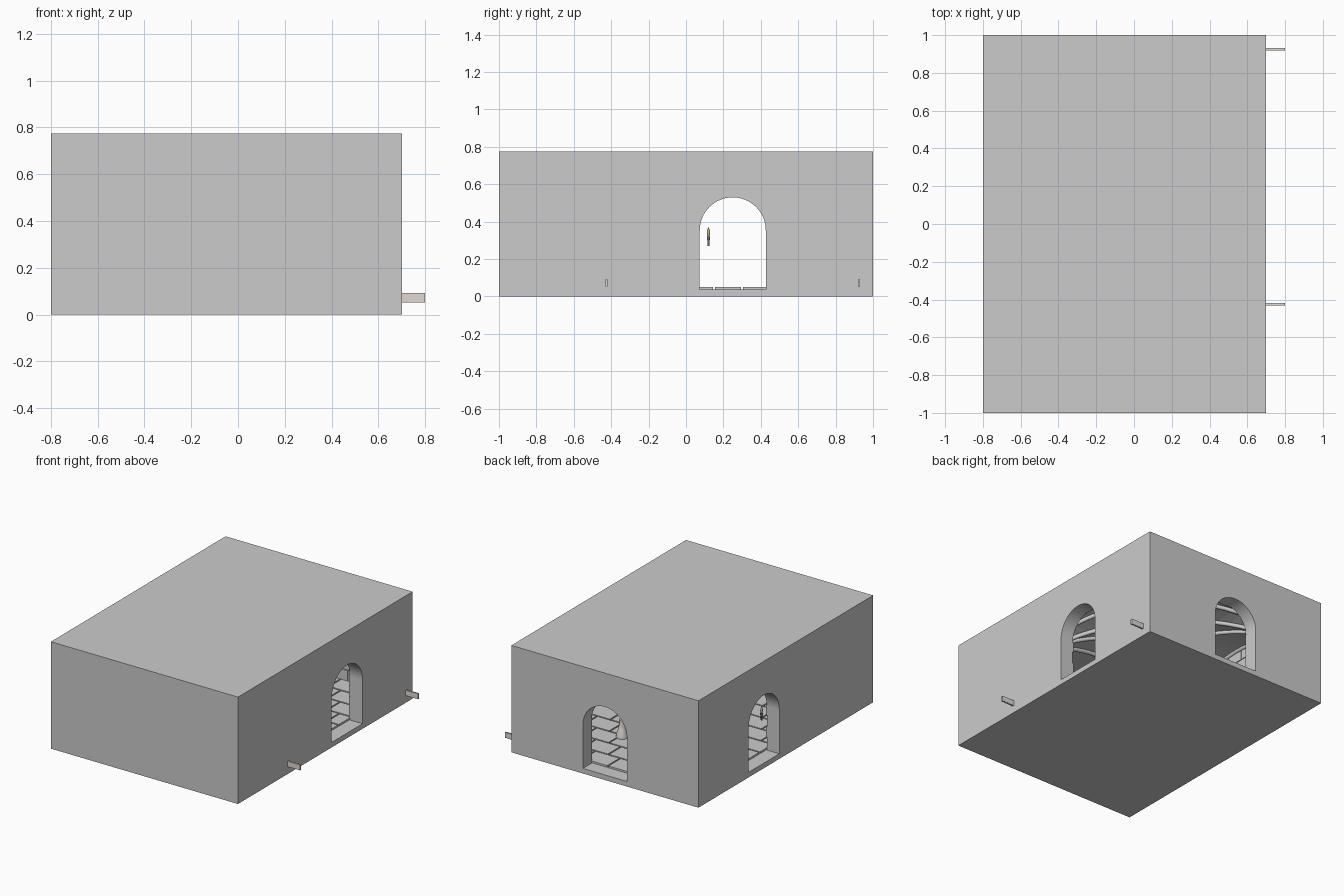
import bpy, bmesh, math
from mathutils import Vector

if "Cube" in bpy.data.objects:
    bpy.data.objects.remove(bpy.data.objects["Cube"])

CX, CY, HALF = -0.05, 0.25, 0.65     # centre and half width of the vaulted bay
FLOOR, SPRING, RISE = 0.037, 0.30, 0.40
DOOR_R, DOOR_SPRING = 0.1765, 0.3535


def material(name, col):
    m = bpy.data.materials.new(name)
    m.diffuse_color = (*col, 1)
    m.use_nodes = True
    m.node_tree.nodes["Principled BSDF"].inputs["Base Color"].default_value = m.diffuse_color
    return m


def finish(bm, name, mat=None):
    bmesh.ops.recalc_face_normals(bm, faces=bm.faces)
    me = bpy.data.meshes.new(name)
    bm.to_mesh(me)
    bm.free()
    ob = bpy.data.objects.new(name, me)
    bpy.context.collection.objects.link(ob)
    if mat:
        me.materials.append(mat)
    return ob


def add_box(bm, lo, hi):
    v = bmesh.ops.create_cube(bm, size=1)['verts']
    for p in v:
        p.co = Vector([(lo[i] + hi[i]) / 2 + p.co[i] * (hi[i] - lo[i]) for i in range(3)])


def arch_solid(name, axis, centre, half, spring, rise, a, b):
    """Arch profile pushed along an axis from a to b."""
    prof = [(-half, FLOOR), (half, FLOOR)]
    prof += [(half * math.cos(math.pi * i / 32), spring + rise * math.sin(math.pi * i / 32))
             for i in range(33)]
    bm = bmesh.new()

    def co(u, z, d):
        return (d, centre + u, z) if axis == 'x' else (centre + u, d, z)
    f = bm.faces.new([bm.verts.new(co(u, z, a)) for u, z in prof])
    r = bmesh.ops.extrude_face_region(bm, geom=[f])
    off = Vector((b - a, 0, 0)) if axis == 'x' else Vector((0, b - a, 0))
    bmesh.ops.translate(bm, vec=off, verts=[e for e in r['geom'] if isinstance(e, bmesh.types.BMVert)])
    return finish(bm, name)


# Stone block with hollow vaulted room and three doorways
bm = bmesh.new()
add_box(bm, (-0.8, -1, 0), (0.7, 1, 0.775))
shell = finish(bm, "room_shell")
cutters = [
    arch_solid("long_vault_cutter", 'y', CX, HALF, SPRING, RISE, -0.9, 0.9),
    arch_solid("cross_vault_cutter", 'x', CY, HALF, SPRING, RISE, -0.7, 0.6),
    arch_solid("side_doors_cutter", 'x', CY, DOOR_R, DOOR_SPRING, DOOR_R, -0.9, 0.8),
    arch_solid("back_door_cutter", 'y', CX, DOOR_R, DOOR_SPRING, DOOR_R, 0.4, 1.1),
]
for c in cutters:
    m = shell.modifiers.new(c.name, 'BOOLEAN')
    m.object, m.operation, m.solver = c, 'DIFFERENCE', 'EXACT'
bpy.context.view_layer.update()
dg = bpy.context.evaluated_depsgraph_get()
me = bpy.data.meshes.new_from_object(shell.evaluated_get(dg))
shell.modifiers.clear()
shell.data = me
for c in cutters:
    bpy.data.objects.remove(c)

# Floor slabs in running bond
bm = bmesh.new()
G = 0.005
for r in range(12):
    y0 = -0.87 + 0.15 * r - 0.03
    x = -0.7 - (0.1 if r % 2 else 0)
    while x < 0.6:
        lo, hi = max(x, -0.7), min(x + 0.2, 0.6)
        add_box(bm, (lo + G, y0 + G, 0.02), (hi - G, min(y0 + 0.15, 0.9) - G, 0.05))
        x += 0.2
finish(bm, "floor_slabs")


# Brick facing on the inner walls
def brick_wall(name, axis, at, inward, centre, u0, u1, door):
    bm = bmesh.new()
    for r in range(8):
        z0, z1 = 0.05 + 0.08 * r, 0.125 + 0.08 * r
        u = u0 - (0.08 if r % 2 else 0)
        while u < u1 - 0.01:
            a, b = max(u, u0) - centre, min(u + 0.155, u1) - centre
            u += 0.16
            dr = DOOR_R + 0.003
            if door and z0 < DOOR_SPRING + DOOR_R:
                if z0 > DOOR_SPRING:
                    dr = math.sqrt(max(DOOR_R ** 2 - (z0 - DOOR_SPRING) ** 2, 0)) + 0.003
                spans = [(a, min(b, -dr)), (max(a, dr), b)]
            else:
                spans = [(a, b)]
            for s, e in spans:
                k = max(abs(s), abs(e)) / HALF
                limit = SPRING + (RISE * math.sqrt(1 - k * k) if k < 1 else 0)
                if e - s < 0.015 or z1 > limit + 0.03:
                    continue
                d0, d1 = sorted((at - inward * 0.01, at + inward * 0.01))
                if axis == 'x':
                    add_box(bm, (d0, centre + s, z0), (d1, centre + e, z1))
                else:
                    add_box(bm, (centre + s, d0, z0), (centre + e, d1, z1))
    finish(bm, name)


brick_wall("left_wall_bricks", 'x', -0.7, 1, CY, -0.9, 0.9, True)
brick_wall("right_wall_bricks", 'x', 0.6, -1, CY, -0.9, 0.9, True)
brick_wall("back_wall_bricks", 'y', 0.9, -1, CX, -0.7, 0.6, True)
brick_wall("front_wall_bricks", 'y', -0.9, 1, CX, -0.7, 0.6, False)

# Vault ribs fanning from the four corners of the bay
cu = bpy.data.curves.new("vault_ribs", 'CURVE')
cu.dimensions, cu.bevel_depth, cu.bevel_resolution = '3D', 0.016, 1
cu.use_fill_caps = True
H = HALF - 0.01
for sx in (-1, 1):
    for sy in (-1, 1):
        for tx, ty in ((0, 0), (0, H * 0.5), (H * 0.5, 0), (0, H), (H, 0)):
            pts = [(CX + sx * H, CY + sy * H, FLOOR)]
            for i in range(17):
                t = 1 - math.cos(math.pi / 2 * i / 16)
                x, y = H + (tx - H) * t, H + (ty - H) * t
                k = min(x, y) / H
                z = SPRING + (RISE - 0.008) * math.sqrt(max(1 - k * k, 0))
                pts.append((CX + sx * x, CY + sy * y, z))
            sp = cu.splines.new('POLY')
            sp.points.add(len(pts) - 1)
            for p, c in zip(sp.points, pts):
                p.co = (*c, 1)
ribs = bpy.data.objects.new("vault_ribs", cu)
bpy.context.collection.objects.link(ribs)


def lathe(name, loc, prof, mat):
    bm = bmesh.new()
    n = 12
    rings = [[bm.verts.new((loc[0] + r * math.cos(2 * math.pi * i / n),
                            loc[1] + r * math.sin(2 * math.pi * i / n), loc[2] + z))
              for i in range(n)] for r, z in prof]
    for a, b in zip(rings, rings[1:]):
        for i in range(n):
            bm.faces.new((a[i], a[(i + 1) % n], b[(i + 1) % n], b[i]))
    bm.faces.new(rings[0])
    bm.faces.new(rings[-1])
    ob = finish(bm, name, mat)
    for p in ob.data.polygons:
        p.use_smooth = len(p.vertices) == 4


iron = material("iron", (0.2, 0.18, 0.16))
flame = material("flame", (0.6, 0.5, 0.22))
clay = material("clay", (0.75, 0.69, 0.64))

# Wall torch beside the left doorway
lathe("torch_handle", (-0.69, 0.12, 0.27), [(0.006, 0), (0.006, 0.03), (0.009, 0.035), (0.009, 0.05)], iron)
lathe("torch_flame", (-0.69, 0.12, 0.32), [(0.004, 0), (0.009, 0.015), (0.008, 0.03), (0.001, 0.05)], flame)

# Pale jar standing on the floor
lathe("floor_jar", (0.18, 0.475, 0.05), [(0.04, 0), (0.04, 0.02), (0.025, 0.06), (0.018, 0.1), (0.02, 0.13)], clay)

# Connecting pegs on the right side
for i, y in enumerate((CY - 0.675, CY + 0.675)):
    bm = bmesh.new()
    add_box(bm, (0.65, y - 0.006, 0.053), (0.8, y + 0.006, 0.092))
    finish(bm, f"side_peg_{i + 1}", clay)
